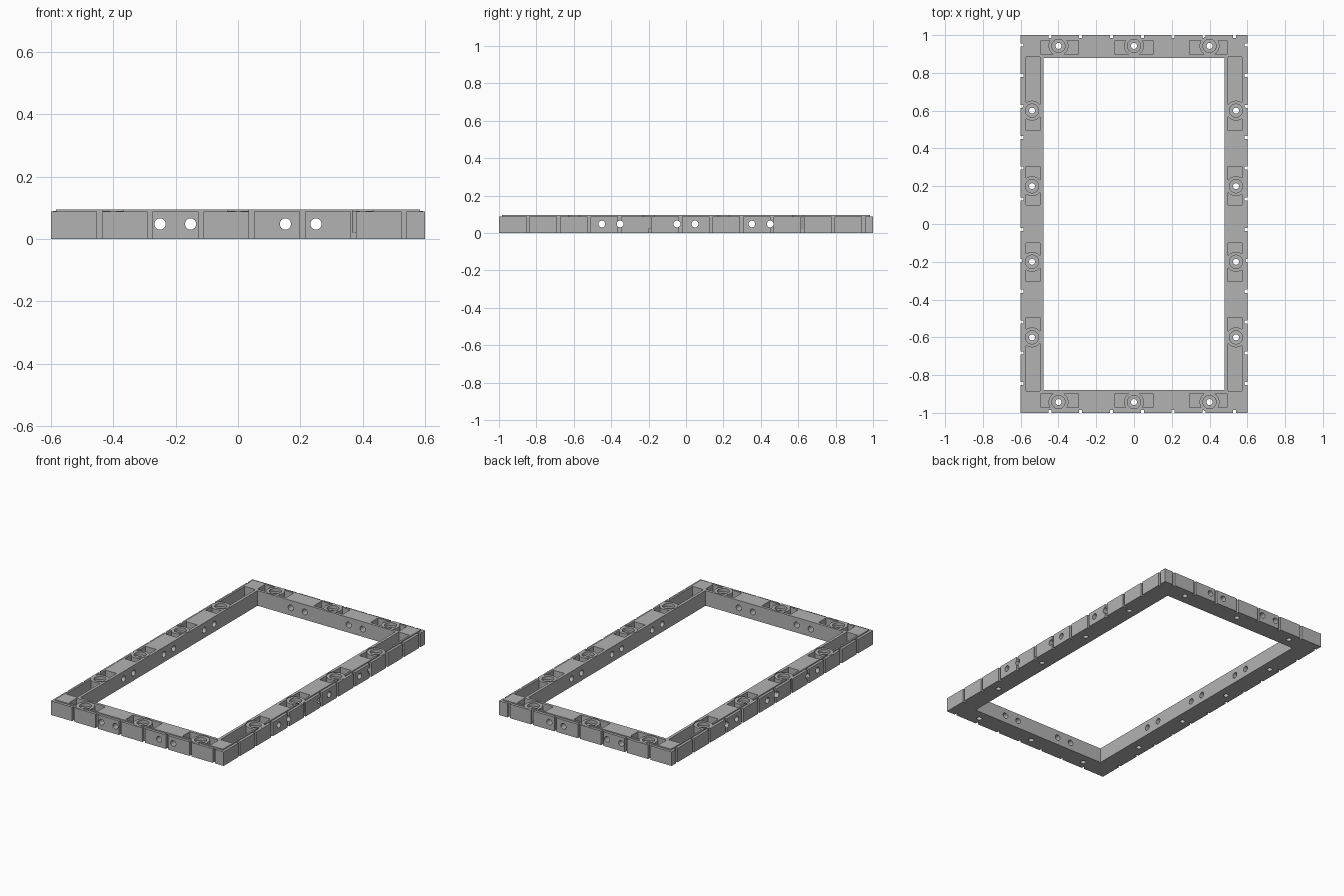
import bpy, bmesh, math
from mathutils import Matrix, Vector

if "Cube" in bpy.data.objects:
    bpy.data.objects.remove(bpy.data.objects["Cube"])

HX, HY, TOP, SKIN = 0.6, 1.0, 0.095, 0.016
PANEL_TOP, FLOOR, BOSS_R, BORE_R = 0.088, 0.02, 0.053, 0.016

grey = bpy.data.materials.new("plain grey")
grey.use_nodes = True
grey.diffuse_color = (0.45, 0.45, 0.45, 1)
grey.node_tree.nodes["Principled BSDF"].inputs["Base Color"].default_value = grey.diffuse_color


def add_box(bm, x0, x1, y0, y1, z0, z1):
    mid = Vector((x0 + x1, y0 + y1, z0 + z1)) / 2
    size = Matrix.Diagonal((x1 - x0, y1 - y0, z1 - z0, 1))
    bmesh.ops.create_cube(bm, size=1, matrix=Matrix.Translation(mid) @ size)


def add_cylinder(bm, centre, radius, depth, turn=Matrix()):
    bmesh.ops.create_cone(bm, cap_ends=True, segments=32, radius1=radius, radius2=radius,
                          depth=depth, matrix=Matrix.Translation(centre) @ turn)


def finish(bm, name):
    mesh = bpy.data.meshes.new(name)
    bm.to_mesh(mesh)
    bm.free()
    mesh.materials.append(grey)
    obj = bpy.data.objects.new(name, mesh)
    bpy.context.collection.objects.link(obj)
    return obj


def cut(obj, cutter):
    mod = obj.modifiers.new(cutter.name, 'BOOLEAN')
    mod.operation, mod.solver, mod.object = 'DIFFERENCE', 'EXACT', cutter
    bpy.context.view_layer.objects.active = obj
    bpy.ops.object.modifier_apply(modifier=mod.name)


def smooth(obj):
    bpy.ops.object.select_all(action='DESELECT')
    obj.select_set(True)
    bpy.context.view_layer.objects.active = obj
    bpy.ops.object.shade_smooth_by_angle(angle=math.radians(30))


# Bolt positions around the frame
bolts = [(x, s * 0.943) for s in (-1, 1) for x in (-0.4, 0, 0.4)]
bolts += [(s * 0.54, y) for s in (-1, 1) for y in (-0.6, -0.2, 0.2, 0.6)]

# Solid frame core
bm = bmesh.new()
add_box(bm, SKIN - HX, HX - SKIN, SKIN - HY, HY - SKIN, 0, TOP)
core = finish(bm, "frame_core")

# Central opening
bm = bmesh.new()
add_box(bm, -0.48, 0.48, -0.88, 0.88, -0.1, 0.2)
opening = finish(bm, "opening_cutter")

# Rectangular pockets in the top
bm = bmesh.new()
for s in (-1, 1):
    for x in (-0.393, 0, 0.393):
        y0, y1 = sorted((s * 0.897, s * 0.972))
        add_box(bm, x - 0.1, x + 0.1, y0, y1, FLOOR, 0.2)
    x0, x1 = sorted((s * 0.498, s * 0.573))
    for y0, y1 in ((-0.885, -0.495), (-0.305, -0.1), (0.1, 0.305), (0.495, 0.885)):
        add_box(bm, x0, x1, y0, y1, FLOOR, 0.2)
pockets = finish(bm, "pocket_cutter")

# Round seats and bolt bores
bm = bmesh.new()
for x, y in bolts:
    add_cylinder(bm, (x, y, FLOOR + 0.1), BOSS_R, 0.2)
seats = finish(bm, "seat_cutter")
bm = bmesh.new()
for x, y in bolts:
    add_cylinder(bm, (x, y, 0), BORE_R, 0.2)
bores = finish(bm, "bore_cutter")

# Paired holes through the walls
bm = bmesh.new()
for s in (-1, 1):
    for x in (-0.25, -0.152, 0.152, 0.25):
        add_cylinder(bm, (x, s * 0.94, 0.048), 0.018, 0.2, Matrix.Rotation(math.pi / 2, 4, 'X'))
    for y in (-0.45, -0.352, -0.048, 0.048, 0.352, 0.45):
        add_cylinder(bm, (s * 0.54, y, 0.048), 0.018, 0.2, Matrix.Rotation(math.pi / 2, 4, 'Y'))
holes = finish(bm, "wall_hole_cutter")

for cutter in (opening, pockets, seats, bores, holes):
    cut(core, cutter)
smooth(core)


# Outer cladding panels separated by narrow gaps
def spans(half, limit):
    start = -half
    while start < limit:
        yield max(start, -limit), min(start + 0.147, limit)
        start += 0.163


for s, ends, sides in ((-1, "front", "right"), (1, "back", "left")):
    bm = bmesh.new()
    y0, y1 = sorted((s * HY, s * (HY - SKIN)))
    for a, b in spans(HX, HX):
        add_box(bm, a, b, y0, y1, 0, PANEL_TOP)
    end_panels = finish(bm, ends + "_panels")
    bm = bmesh.new()
    x0, x1 = sorted((s * HX, s * (HX - SKIN)))
    for a, b in spans(HY, HY - SKIN):
        add_box(bm, x0, x1, a, b, 0, PANEL_TOP)
    side_panels = finish(bm, sides + "_panels")
    for panels in (end_panels, side_panels):
        cut(panels, holes)
        smooth(panels)

# Lathed bolt bosses with a counterbore
profile = [(BORE_R, FLOOR), (BORE_R, 0.07), (0.035, 0.07), (0.035, PANEL_TOP + 0.001),
           (BOSS_R, PANEL_TOP + 0.001), (BOSS_R, FLOOR)]
for i, (x, y) in enumerate(bolts):
    bm = bmesh.new()
    verts = [bm.verts.new((r, 0, z)) for r, z in profile]
    edges = [bm.edges.new((verts[k - 1], verts[k])) for k in range(len(verts))]
    bmesh.ops.spin(bm, geom=verts + edges, cent=(0, 0, 0), axis=(0, 0, 1),
                   angle=math.tau, steps=32)
    bmesh.ops.remove_doubles(bm, verts=bm.verts, dist=0.0001)
    bmesh.ops.recalc_face_normals(bm, faces=bm.faces)
    boss = finish(bm, f"bolt_boss_{i + 1}")
    boss.location = (x, y, 0)
    smooth(boss)

for cutter in (opening, pockets, seats, bores, holes):
    bpy.data.objects.remove(cutter)
